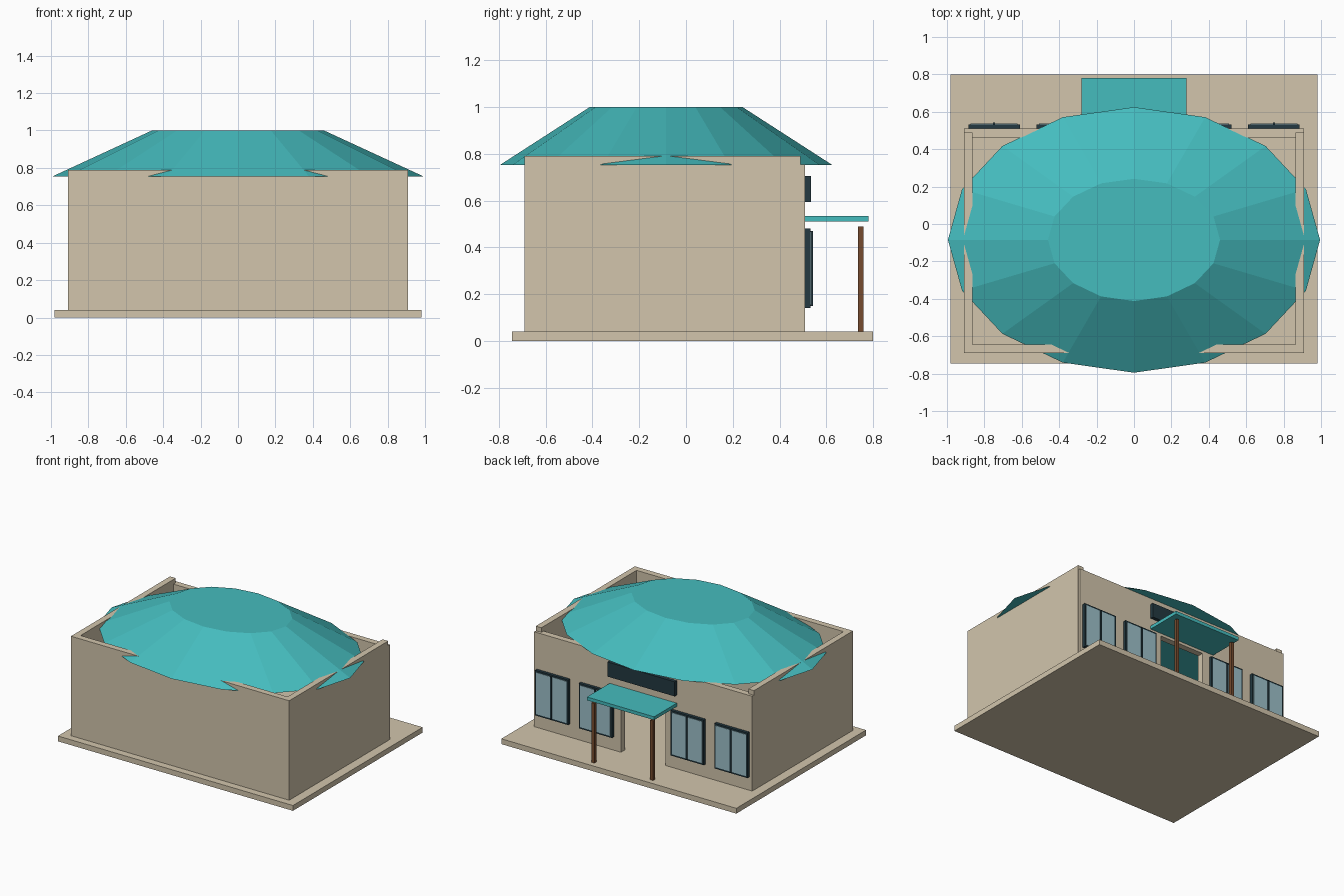
import bpy, bmesh, math
from mathutils import Vector

if "Cube" in bpy.data.objects:
    bpy.data.objects.remove(bpy.data.objects["Cube"])


def material(name, r, g, b):
    lin = [((c / 255 + 0.055) / 1.055) ** 2.4 for c in (r, g, b)]
    m = bpy.data.materials.new(name)
    m.diffuse_color = (*lin, 1)
    m.use_nodes = True
    m.node_tree.nodes["Principled BSDF"].inputs["Base Color"].default_value = m.diffuse_color
    return m


tan = material("tan_plaster", 210, 197, 172)
teal = material("teal_roofing", 69, 188, 190)
dark = material("dark_trim", 35, 57, 65)
glass = material("blue_grey_glass", 157, 193, 202)
brown = material("brown_wood", 118, 75, 46)


def finish(name, bm, mat):
    bmesh.ops.recalc_face_normals(bm, faces=bm.faces)
    mesh = bpy.data.meshes.new(name)
    bm.to_mesh(mesh)
    bm.free()
    mesh.materials.append(mat)
    obj = bpy.data.objects.new(name, mesh)
    bpy.context.collection.objects.link(obj)
    return obj


def box(name, x, y, z, mat):
    bm = bmesh.new()
    bmesh.ops.create_cube(bm, size=1)
    for v in bm.verts:
        v.co = [lo + (c + 0.5) * (hi - lo) for c, (lo, hi) in zip(v.co, (x, y, z))]
    return finish(name, bm, mat)


def prism(name, points, offset, mat):
    """Extrude a flat outline of 3D points along an offset."""
    bm = bmesh.new()
    face = bm.faces.new([bm.verts.new(p) for p in points])
    ext = bmesh.ops.extrude_face_region(bm, geom=[face], use_keep_orig=True)
    verts = [g for g in ext["geom"] if isinstance(g, bmesh.types.BMVert)]
    bmesh.ops.translate(bm, verts=verts, vec=Vector(offset))
    return finish(name, bm, mat)


# Ground slab
box("base_slab", (-0.98, 0.98), (-0.745, 0.80), (0, 0.04), tan)

# Front and side walls as one U-shaped plan, open at the top
X, T = 0.91, 0.047
plan = [(-X, 0.49), (-X, -0.69), (X, -0.69), (X, 0.49),
        (X - T, 0.49), (X - T, -0.69 + T), (T - X, -0.69 + T), (T - X, 0.49)]
prism("front_and_side_walls", [(x, y, 0.04) for x, y in plan], (0, 0, 0.75), tan)

# Lower entrance wall with a doorway
D, W = 0.185, 0.909
elevation = [(-W, 0.04), (-D, 0.04), (-D, 0.49), (D, 0.49),
             (D, 0.04), (W, 0.04), (W, 0.755), (-W, 0.755)]
prism("entrance_wall", [(x, 0.51, z) for x, z in elevation], (0, -T, 0), tan)

# Sixteen-sided oval roof with a flat top
bm = bmesh.new()
rings = []
for rx, ry, z in ((0.995, 0.71, 0.753), (0.46, 0.327, 1.0)):
    rings.append([bm.verts.new((rx * math.cos(i * math.pi / 8),
                                -0.085 + ry * math.sin(i * math.pi / 8), z))
                  for i in range(16)])
for i in range(16):
    j = (i + 1) % 16
    bm.faces.new((rings[0][i], rings[0][j], rings[1][j], rings[1][i]))
bm.faces.new(rings[0])
bm.faces.new(rings[1])
finish("roof", bm, teal)

# Porch canopy, posts and blank sign board
box("porch_canopy", (-0.28, 0.28), (0.51, 0.78), (0.51, 0.535), teal)
for side, s in (("left", -1), ("right", 1)):
    cx = s * 0.245
    box(f"porch_post_{side}", (cx - 0.012, cx + 0.012), (0.735, 0.759), (0.04, 0.49), brown)
box("sign_board", (-0.28, 0.28), (0.51, 0.535), (0.595, 0.705), dark)

# Windows: dark frame, thin glass plate and a centre bar
for i, cx in enumerate((-0.748, -0.383, 0.383, 0.748), 1):
    h = 0.138
    box(f"window_frame_{i}", (cx - h, cx + h), (0.51, 0.533), (0.14, 0.48), dark)
    g = h - 0.012
    box(f"window_glass_{i}", (cx - g, cx + g), (0.533, 0.536), (0.153, 0.467), glass)
    box(f"window_bar_{i}", (cx - 0.006, cx + 0.006), (0.533, 0.543), (0.15, 0.47), dark)
